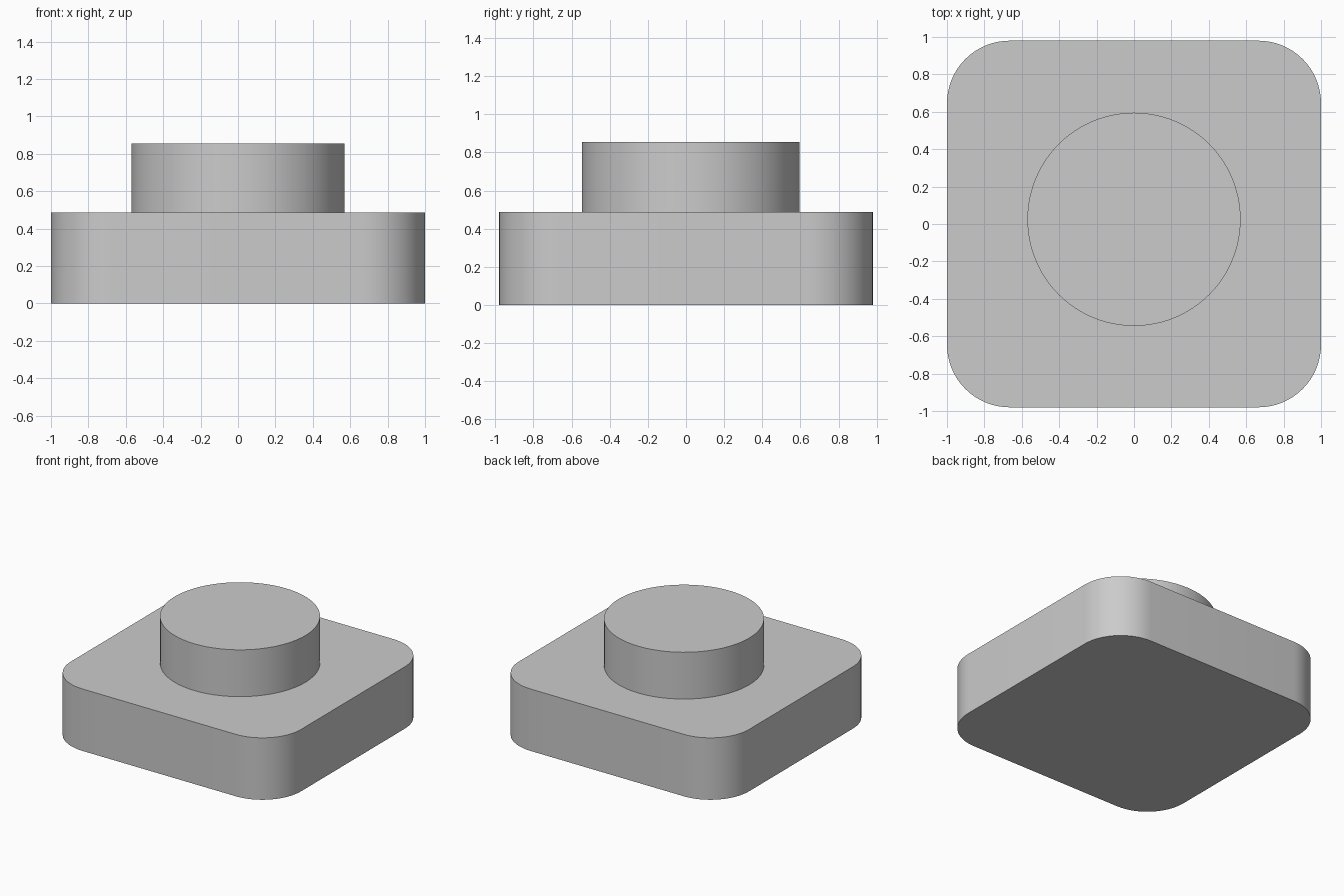
import bpy, bmesh
from math import sin, cos, pi, radians

if "Cube" in bpy.data.objects:
    bpy.data.objects.remove(bpy.data.objects["Cube"])


def rounded_rect(hx, hy, r, steps=16):
    pts = []
    for i, (sx, sy) in enumerate([(1, 1), (-1, 1), (-1, -1), (1, -1)]):
        for k in range(steps + 1):
            a = (i + k / steps) * pi / 2
            pts.append((sx * (hx - r) + r * cos(a), sy * (hy - r) + r * sin(a)))
    return pts


def circle(cy, r, n=96):
    return [(r * cos(2 * pi * i / n), cy + r * sin(2 * pi * i / n)) for i in range(n)]


def extrude_outline(name, pts, z0, z1):
    bm = bmesh.new()
    face = bm.faces.new([bm.verts.new((x, y, z0)) for x, y in pts])
    ext = bmesh.ops.extrude_face_region(bm, geom=[face], use_keep_orig=True)
    top = [v for v in ext["geom"] if isinstance(v, bmesh.types.BMVert)]
    bmesh.ops.translate(bm, vec=(0, 0, z1 - z0), verts=top)
    bmesh.ops.recalc_face_normals(bm, faces=bm.faces)
    mesh = bpy.data.meshes.new(name)
    bm.to_mesh(mesh)
    bm.free()
    obj = bpy.data.objects.new(name, mesh)
    bpy.context.collection.objects.link(obj)
    bpy.ops.object.select_all(action='DESELECT')
    obj.select_set(True)
    bpy.context.view_layer.objects.active = obj
    bpy.ops.object.shade_smooth_by_angle(angle=radians(30))
    return obj


# Rounded square base block
extrude_outline("base", rounded_rect(1.0, 0.98, 0.335), 0.0, 0.487)

# Round button standing on the base, slightly towards the back
extrude_outline("button", circle(0.025, 0.57), 0.487, 0.855)
